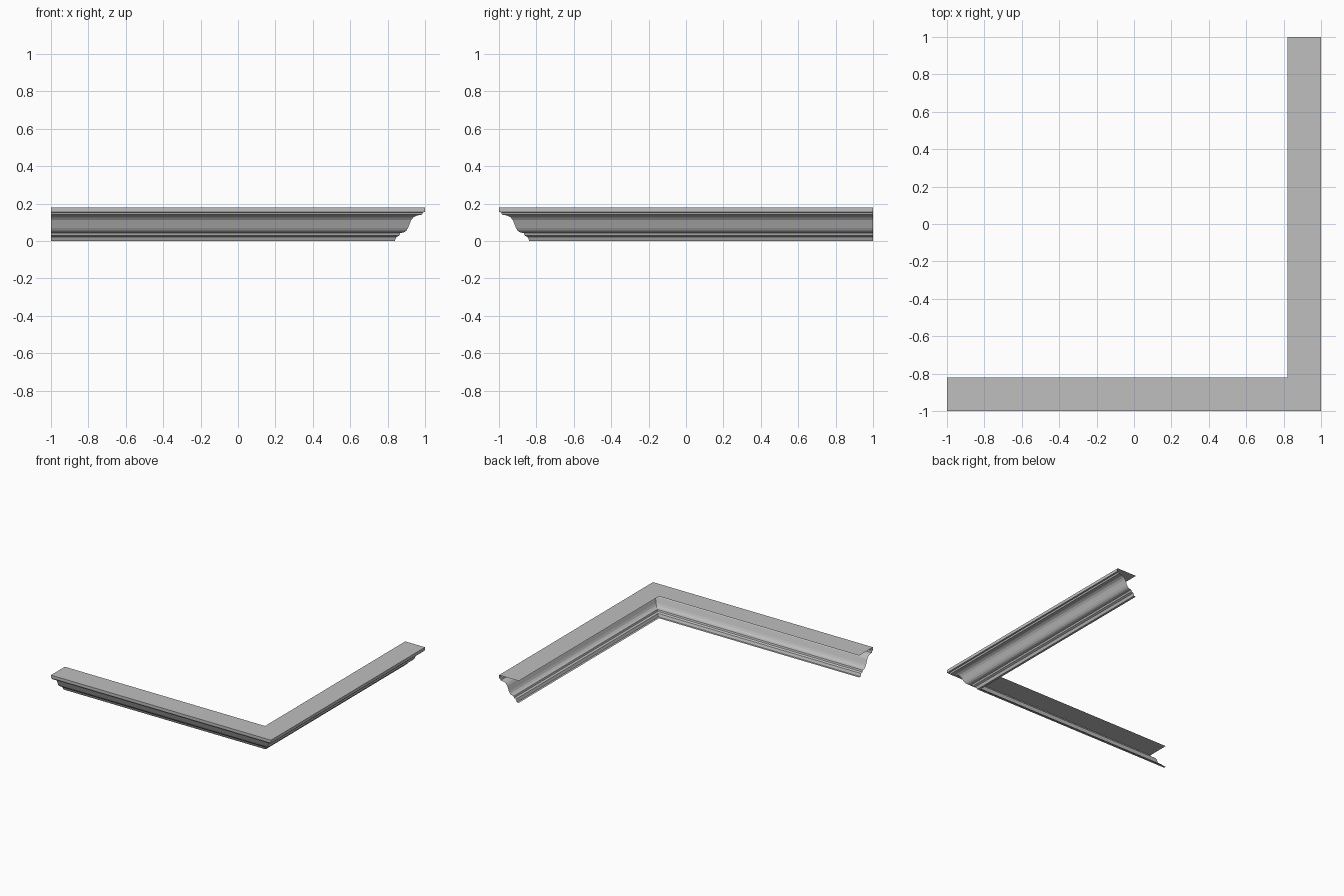
import bpy
import bmesh

cube = bpy.data.objects.get("Cube")
if cube:
    bpy.data.objects.remove(cube, do_unlink=True)

# Plain plaster grey
grey = bpy.data.materials.new("plaster_grey")
grey.use_nodes = True
colour = (0.52, 0.52, 0.52, 1)
grey.diffuse_color = colour
grey.node_tree.nodes["Principled BSDF"].inputs["Base Color"].default_value = colour

# Moulding section: (inset from the outer edge, height), open at the back
profile = [
    (0.18, 0.18), (0, 0.18), (0, 0.155),         # top shelf and fascia
    (0.012, 0.153), (0.016, 0.141),              # small fillet
    (0.045, 0.136), (0.062, 0.127), (0.074, 0.112),
    (0.083, 0.09), (0.091, 0.07), (0.1, 0.055),  # cove
    (0.111, 0.047), (0.133, 0.042), (0.137, 0.029),
    (0.153, 0.022), (0.156, 0.015),              # lower steps
    (0.162, 0), (0.18, 0),                       # bottom lip
]

# Stations along the run: open end, mitred corner, open end
stations = [
    lambda inset: (-1, inset - 1),
    lambda inset: (1 - inset, inset - 1),
    lambda inset: (1 - inset, 1),
]

# Sweep the section around the corner
bm = bmesh.new()
rows = [[bm.verts.new((*place(inset), z)) for inset, z in profile]
        for place in stations]
for row, following in zip(rows, rows[1:]):
    for i in range(len(profile) - 1):
        bm.faces.new((row[i], row[i + 1], following[i + 1], following[i]))

mesh = bpy.data.meshes.new("corner_cornice")
bm.to_mesh(mesh)
bm.free()
mesh.materials.append(grey)
cornice = bpy.data.objects.new("corner_cornice", mesh)
bpy.context.collection.objects.link(cornice)
